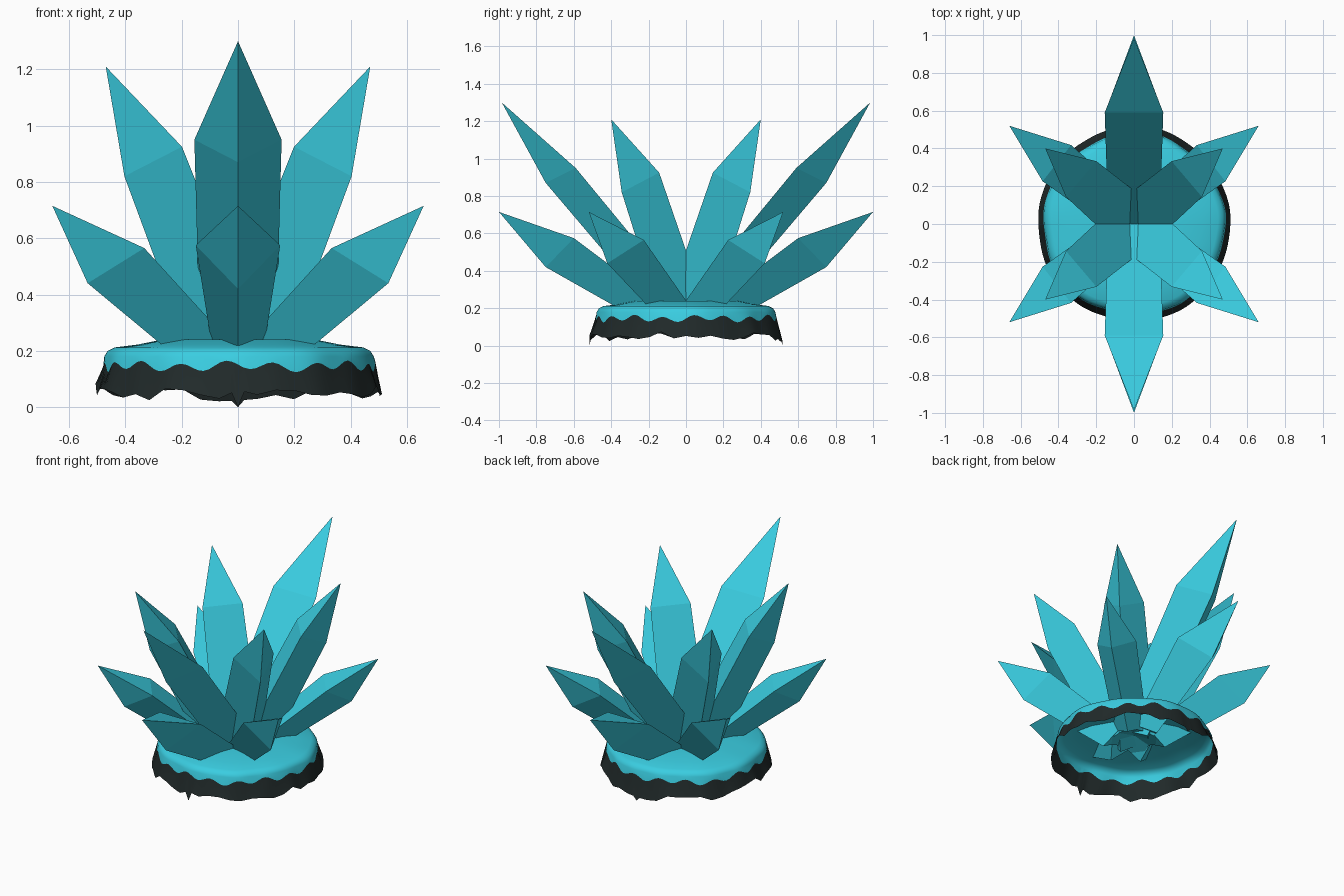
import bpy, bmesh, math, random

if "Cube" in bpy.data.objects:
    bpy.data.objects.remove(bpy.data.objects["Cube"])
random.seed(4)


def material(name, rgb):
    m = bpy.data.materials.new(name)
    m.diffuse_color = (*rgb, 1)
    m.use_nodes = True
    m.node_tree.nodes["Principled BSDF"].inputs["Base Color"].default_value = m.diffuse_color
    return m


cyan = material("crystal cyan", (0.042, 0.61, 0.75))
black = material("rock black", (0.015, 0.023, 0.023))


def finish(bm, name, mats):
    bmesh.ops.recalc_face_normals(bm, faces=bm.faces)
    me = bpy.data.meshes.new(name)
    bm.to_mesh(me)
    bm.free()
    for m in mats:
        me.materials.append(m)
    ob = bpy.data.objects.new(name, me)
    bpy.context.collection.objects.link(ob)
    return ob


def crystal(name, angle, base, shoulder, tip):
    """Flat-topped shard with a keel underneath.
    base/shoulder = (corner radius, corner z, half width, keel radius, keel z); tip = (radius, z)"""
    ca, sa = math.cos(angle), math.sin(angle)
    bm = bmesh.new()

    def vert(r, side, z):
        return bm.verts.new((r * ca - side * sa, r * sa + side * ca, z))

    rings = []
    for r, z, w, kr, kz in (base, shoulder):
        rings.append([vert(r, w, z), vert(r, -w, z), vert(kr, 0, kz)])
    end = vert(tip[0], 0, tip[1])
    bm.faces.new(rings[0])
    for i in range(3):
        j = (i + 1) % 3
        bm.faces.new((rings[0][i], rings[0][j], rings[1][j], rings[1][i]))
        bm.faces.new((rings[1][i], rings[1][j], end))
    finish(bm, name, [cyan])


# Front and back shards, a tall one above a low one
for label, a in (("front", -math.pi / 2), ("back", math.pi / 2)):
    crystal("tall_crystal_" + label, a, (-0.02, 0.21, 0.135, 0.13, 0.14),
            (0.59, 0.95, 0.155, 0.75, 0.87), (0.985, 1.30))
    crystal("low_crystal_" + label, a, (0.10, 0.20, 0.09, 0.22, 0.12),
            (0.60, 0.575, 0.15, 0.75, 0.42), (1.0, 0.715))

# Four diagonal shards of each size
for sx in (1, -1):
    for sy in (1, -1):
        label = ("back" if sy > 0 else "front") + ("_right" if sx > 0 else "_left")
        crystal("tall_crystal_" + label, math.atan2(sy * 0.40, sx * 0.47),
                (0.0, 0.20, 0.14, 0.20, 0.14),
                (0.367, 0.925, 0.124, 0.53, 0.82), (0.617, 1.21))
        crystal("low_crystal_" + label, math.atan2(sy * 0.52, sx * 0.66),
                (0.08, 0.20, 0.10, 0.19, 0.12),
                (0.52, 0.565, 0.122, 0.68, 0.44), (0.84, 0.715))

# Open shell base: cyan cap with scalloped edge, black jagged skirt
N = 144
jags = [random.uniform(-0.025, 0.025) for _ in range(N // 3)]
bm = bmesh.new()
profile = [(0.10, 0.235), (0.27, 0.24), (0.36, 0.222), (0.44, 0.212), (0.465, 0.20), (0.477, 0.18)]
rows = [[] for _ in range(len(profile) + 2)]
for i in range(N):
    a = 2 * math.pi * i / N
    c, s = math.cos(a), math.sin(a)
    wob = 1 + 0.01 * math.sin(5 * a + 1) + 0.006 * math.sin(11 * a)
    for row, (r, z) in zip(rows, profile):
        row.append(bm.verts.new((r * wob * c, r * wob * s, z)))
    scallop = 0.145 + 0.015 * math.sin(18 * a) + 0.006 * math.sin(7 * a)
    rows[-2].append(bm.verts.new((0.482 * wob * c, 0.482 * wob * s, scallop)))
    t = (i % 3) / 3
    jag = jags[i // 3] * (1 - t) + jags[(i // 3 + 1) % len(jags)] * t
    z = max(0.005, 0.065 - 0.025 * abs(s) + jag)
    if i in (N // 4, 3 * N // 4):
        z = 0.0
    r = (0.508 + 0.008 * abs(s)) * (0.5 + 0.5 * wob)
    rows[-1].append(bm.verts.new((r * c, r * s, z)))
bm.faces.new(rows[0])
for k in range(len(rows) - 1):
    for i in range(N):
        j = (i + 1) % N
        f = bm.faces.new((rows[k][i], rows[k + 1][i], rows[k + 1][j], rows[k][j]))
        f.material_index = 1 if k == len(rows) - 2 else 0
base = finish(bm, "base_shell", [cyan, black])
for p in base.data.polygons:
    p.use_smooth = True
